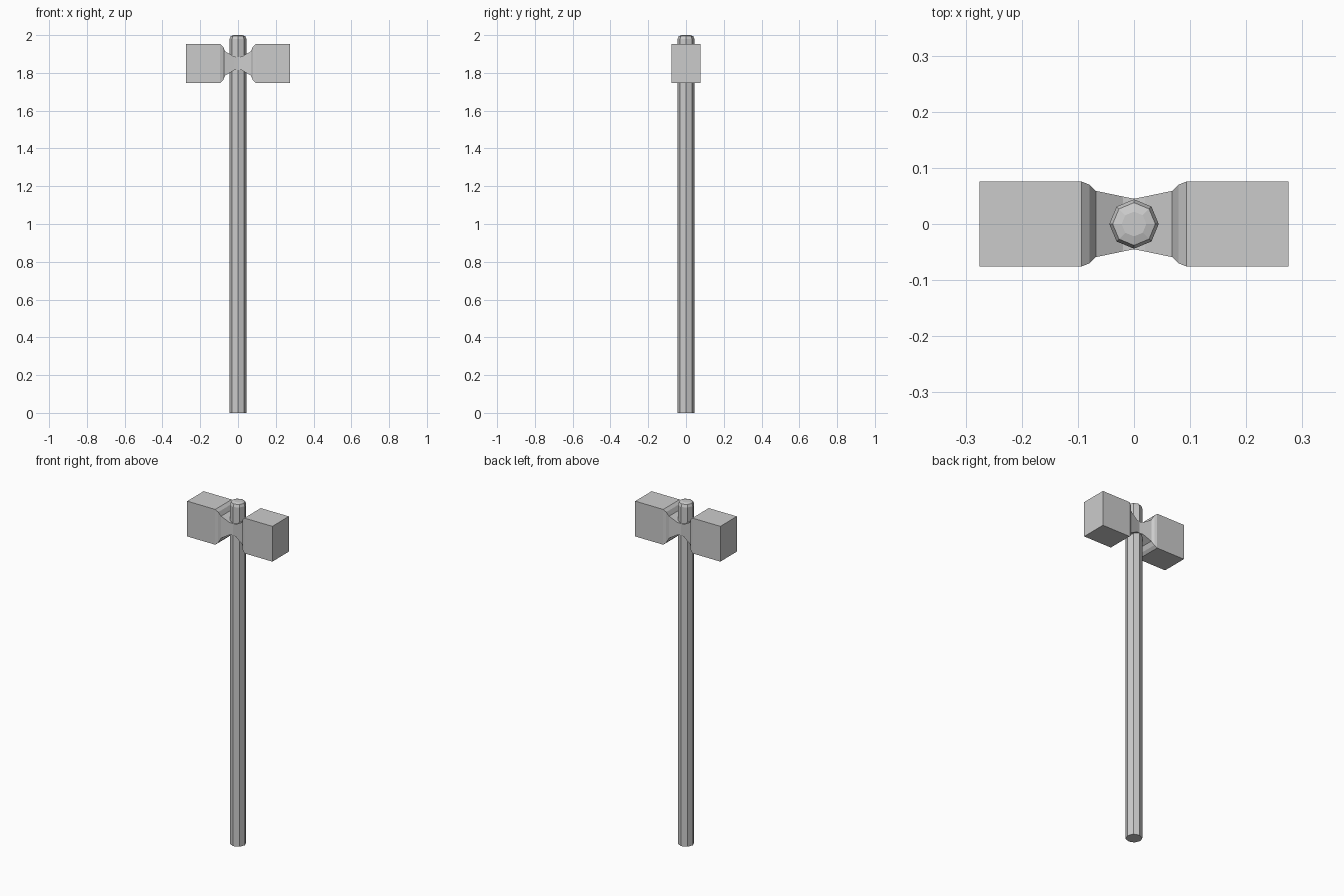
import bpy, bmesh
from math import cos, sin, tau

if "Cube" in bpy.data.objects:
    bpy.data.objects.remove(bpy.data.objects["Cube"])


def loft(name, rings):
    """Skin equal-length rings of points into a closed, flat-shaded solid."""
    bm = bmesh.new()
    loops = [[bm.verts.new(p) for p in ring] for ring in rings]
    n = len(loops[0])
    for a, b in zip(loops, loops[1:]):
        for i in range(n):
            j = (i + 1) % n
            bm.faces.new((a[i], a[j], b[j], b[i]))
    bm.faces.new(loops[0])
    bm.faces.new(loops[-1])
    bmesh.ops.recalc_face_normals(bm, faces=bm.faces)
    mesh = bpy.data.meshes.new(name)
    bm.to_mesh(mesh)
    bm.free()
    obj = bpy.data.objects.new(name, mesh)
    bpy.context.collection.objects.link(obj)
    return obj


# Eight-sided handle with a rounded top: (radius, height)
handle_profile = [(0.044, 0), (0.044, 1.98), (0.038, 1.995), (0.022, 2.0)]
loft("handle", [[(r * cos(tau * i / 8), r * sin(tau * i / 8), z) for i in range(8)]
                for r, z in handle_profile])

# Double-faced head, pinched at the handle: (x, half depth, half height)
half = [(0.275, 0.076, 0.103), (0.094, 0.076, 0.103), (0.079, 0.070, 0.089),
        (0.068, 0.059, 0.064), (0.02, 0.049, 0.036)]
sections = [(-x, y, z) for x, y, z in half] + [(0, 0.045, 0.034)] + half[::-1]
loft("hammer_head", [[(x, sy * y, 1.85 + sz * z)
                      for sy, sz in ((-1, -1), (1, -1), (1, 1), (-1, 1))]
                     for x, y, z in sections])
